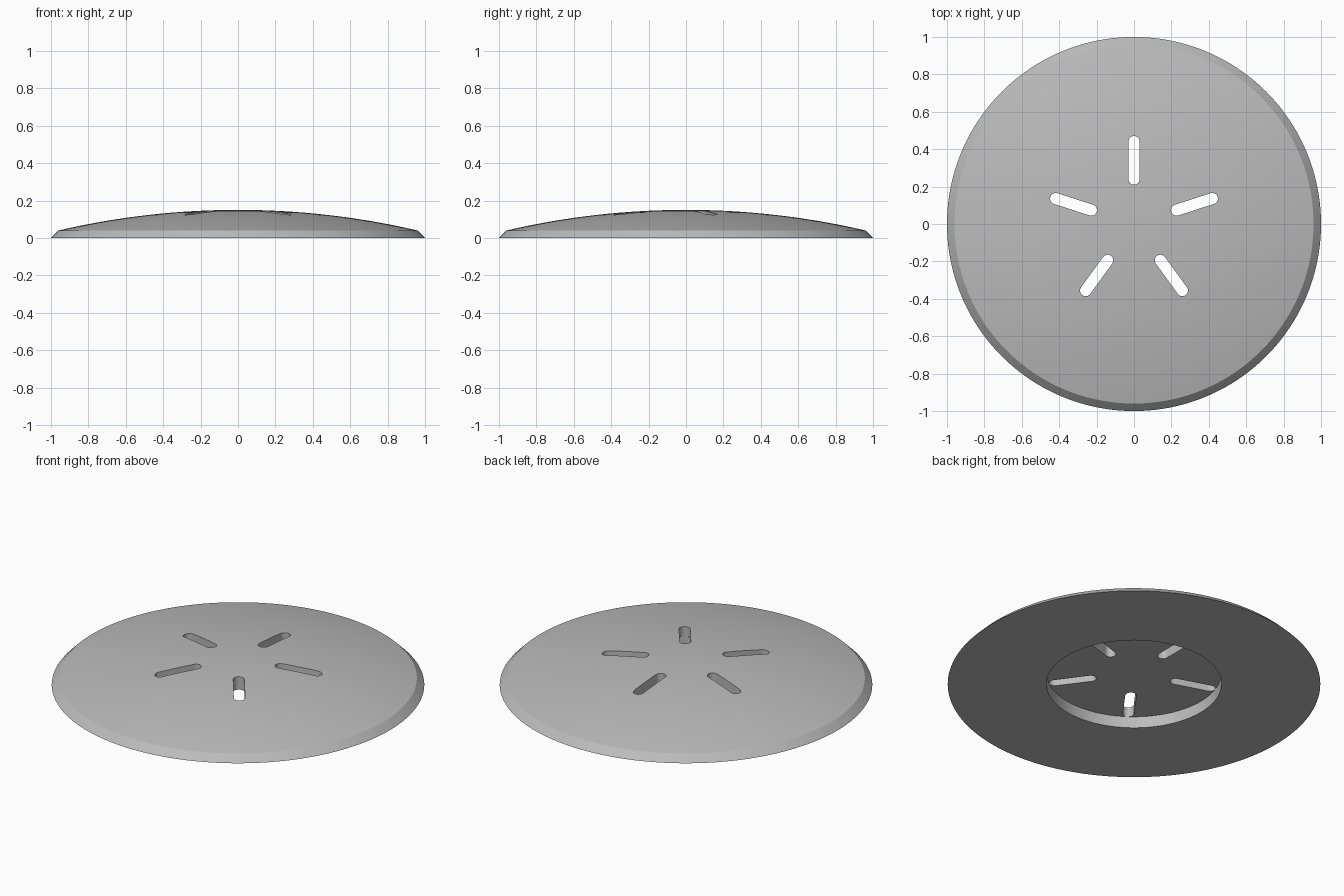
import bpy, bmesh, math
from mathutils import Matrix, Vector

if "Cube" in bpy.data.objects:
    bpy.data.objects.remove(bpy.data.objects["Cube"])

SEGMENTS = 160
RIM, SHOULDER, SHOULDER_Z, TOP_Z = 1.0, 0.96, 0.04, 0.15
RECESS_R, RECESS_Z = 0.47, 0.068
SLOTS, SLOT_IN, SLOT_OUT, SLOT_R = 5, 0.24, 0.44, 0.03

grey = bpy.data.materials.new("plain grey")
grey.use_nodes = True
colour = (0.5, 0.5, 0.5, 1)
grey.diffuse_color = colour
grey.node_tree.nodes["Principled BSDF"].inputs["Base Color"].default_value = colour


def make_object(name, bm):
    bmesh.ops.recalc_face_normals(bm, faces=bm.faces)
    mesh = bpy.data.meshes.new(name)
    bm.to_mesh(mesh)
    bm.free()
    mesh.materials.append(grey)
    obj = bpy.data.objects.new(name, mesh)
    bpy.context.collection.objects.link(obj)
    return obj


def domed_disc():
    # Profile: recess ceiling, recess wall, flat base, bevelled rim, spherical dome
    profile = [(0, RECESS_Z), (RECESS_R, RECESS_Z), (RECESS_R, 0), (RIM, 0)]
    sag = TOP_Z - SHOULDER_Z
    radius = (SHOULDER ** 2 + sag ** 2) / (2 * sag)
    steps = 16
    for i in range(steps + 1):
        r = SHOULDER * (1 - i / steps)
        profile.append((r, TOP_Z - radius + math.sqrt(radius ** 2 - r ** 2)))
    bm = bmesh.new()
    verts = [bm.verts.new((r, 0, z)) for r, z in profile]
    edges = [bm.edges.new(pair) for pair in zip(verts, verts[1:])]
    bmesh.ops.spin(bm, geom=verts + edges, cent=(0, 0, 0), axis=(0, 0, 1),
                   angle=math.tau, steps=SEGMENTS, use_merge=True)
    bmesh.ops.remove_doubles(bm, verts=bm.verts, dist=1e-5)
    return make_object("drain_cover", bm)


def slot_cutters():
    # Round-ended prisms arranged radially
    bm = bmesh.new()
    arc = 16
    for k in range(SLOTS):
        turn = Matrix.Rotation(math.pi / 2 + k * math.tau / SLOTS, 3, "Z")
        ring = []
        for centre, start in ((SLOT_OUT, -math.pi / 2), (SLOT_IN, math.pi / 2)):
            for i in range(arc + 1):
                a = start + math.pi * i / arc
                point = Vector((centre + SLOT_R * math.cos(a), SLOT_R * math.sin(a), 0.02))
                ring.append(bm.verts.new(turn @ point))
        face = bm.faces.new(ring)
        grown = bmesh.ops.extrude_face_region(bm, geom=[face])["geom"]
        bmesh.ops.translate(bm, vec=(0, 0, 0.2),
                            verts=[v for v in grown if isinstance(v, bmesh.types.BMVert)])
    cutter = make_object("slot_cutters", bm)
    cutter.hide_render = True
    return cutter


cover = domed_disc()
cutter = slot_cutters()
bpy.context.view_layer.objects.active = cover
for obj in bpy.context.selected_objects:
    obj.select_set(False)
cover.select_set(True)

# Cut the slots through the dome
cut = cover.modifiers.new("slots", "BOOLEAN")
cut.operation = "DIFFERENCE"
cut.solver = "EXACT"
cut.object = cutter
bpy.ops.object.modifier_apply(modifier=cut.name)
bpy.data.objects.remove(cutter)
bpy.ops.object.shade_smooth_by_angle(angle=math.radians(25))
